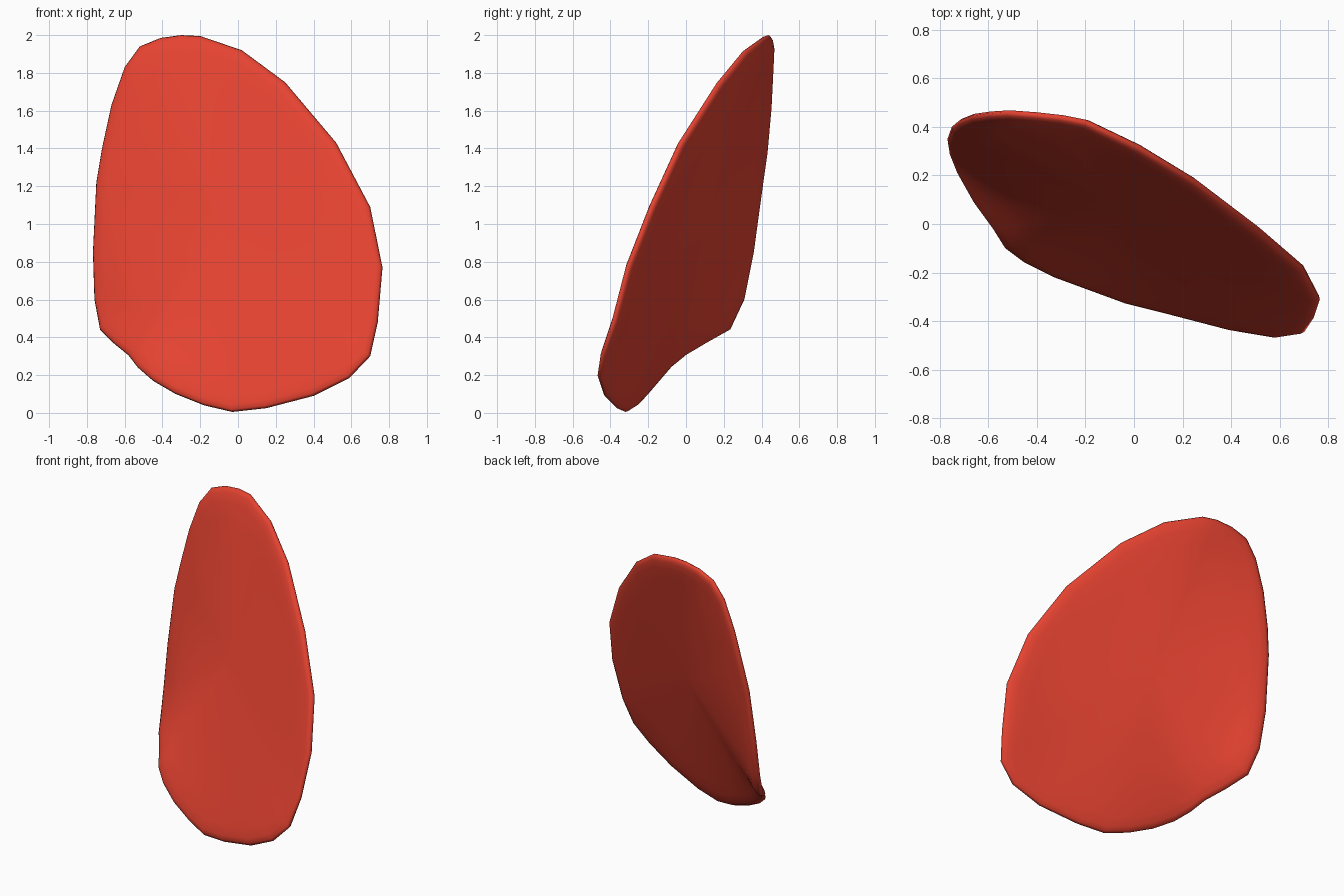
import bpy, bmesh
from mathutils import Vector

if "Cube" in bpy.data.objects:
    bpy.data.objects.remove(bpy.data.objects["Cube"])

# Rim of the petal, counter-clockwise seen from the front
RIM = [(-.03, -.32, .005), (.15, -.365, .025), (.4, -.43, .09), (.59, -.462, .185),
       (.7, -.445, .3), (.74, -.385, .48), (.765, -.31, .77), (.7, -.185, 1.09),
       (.52, -.03, 1.43), (.25, .175, 1.75), (.02, .315, 1.92), (-.2, .42, 1.995),
       (-.3, .44, 2), (-.41, .452, 1.985), (-.52, .46, 1.94), (-.6, .455, 1.83),
       (-.67, .445, 1.63), (-.72, .425, 1.4), (-.75, .4, 1.22), (-.768, .35, .85),
       (-.76, .3, .6), (-.73, .225, .44), (-.66, .1, .37), (-.58, -.01, .305),
       (-.53, -.09, .24), (-.45, -.15, .17), (-.33, -.21, .1), (-.18, -.265, .04)]
CX, CZ = -.08, 1.02
NORMAL = Vector((.425, 1, -.33)).normalized()
# Inward rings: fraction of the radius, half thickness
RINGS = [(.99, .013), (.965, .021), (.91, .025), (.82, .026), (.7, .026), (.56, .026),
         (.42, .026), (.28, .026), (.14, .026)]
CUP = .045


def plane_y(x, z):
    return -.336 - .425 * x + .33 * z


def point(p, t, dev):
    # Point on the leaning plane, pushed along y by dev
    x, z = CX + t * (p[0] - CX), CZ + t * (p[2] - CZ)
    return Vector((x, plane_y(x, z) + dev, z))


bm = bmesh.new()
n = len(RIM)
rim = [bm.verts.new(p) for p in RIM]

# Front and back skins share the rim; the rim's waviness softens toward the middle
for side in (-1, 1):
    prev = rim
    dev = [p[1] - plane_y(p[0], p[2]) for p in RIM]
    for k, (t, h) in enumerate(RINGS):
        if k > 2:
            for _ in range(2):
                dev = [(dev[i - 1] + 2 * dev[i] + dev[(i + 1) % n]) / 4 for i in range(n)]
        w = t ** 1.4
        ring = [bm.verts.new(point(p, t, CUP * (1 - w) + d * w) + NORMAL * h * side)
                for p, d in zip(RIM, dev)]
        for i in range(n):
            j = (i + 1) % n
            bm.faces.new((prev[i], prev[j], ring[j], ring[i]))
        prev = ring
    tip = bm.verts.new(point(RIM[0], 0, CUP) + NORMAL * .026 * side)
    for i in range(n):
        bm.faces.new((prev[i], prev[(i + 1) % n], tip))
bmesh.ops.recalc_face_normals(bm, faces=bm.faces)
for f in bm.faces:
    f.smooth = True

mesh = bpy.data.meshes.new("petal")
bm.to_mesh(mesh)
bm.free()
petal = bpy.data.objects.new("petal", mesh)
bpy.context.collection.objects.link(petal)

# Red material
red = bpy.data.materials.new("red")
red.diffuse_color = (.78, .055, .03, 1)
red.use_nodes = True
red.node_tree.nodes["Principled BSDF"].inputs["Base Color"].default_value = red.diffuse_color
mesh.materials.append(red)
